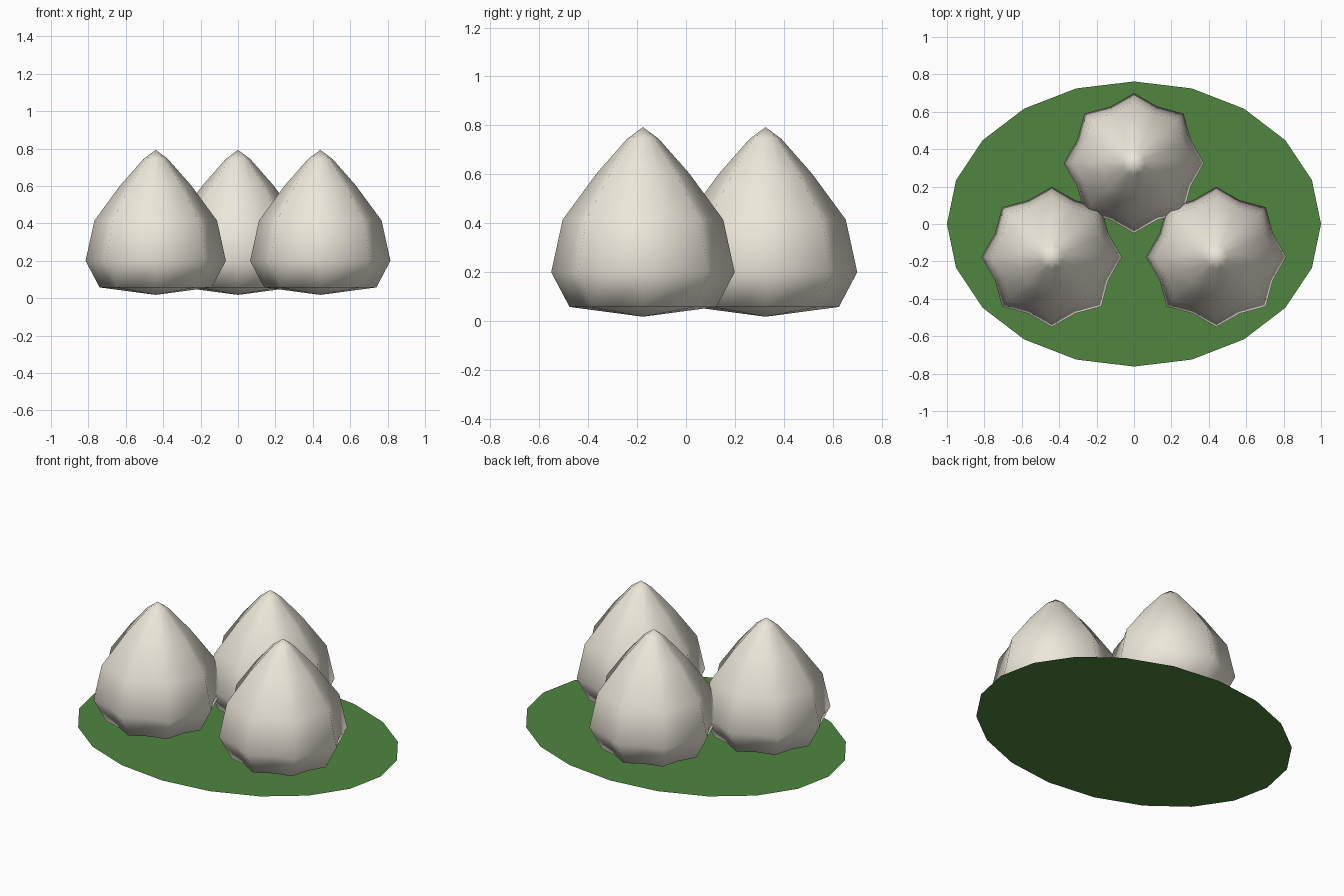
import bpy, bmesh, math

if "Cube" in bpy.data.objects:
    bpy.data.objects.remove(bpy.data.objects["Cube"])


def material(name, color):
    m = bpy.data.materials.new(name)
    m.diffuse_color = color
    m.use_nodes = True
    m.node_tree.nodes["Principled BSDF"].inputs["Base Color"].default_value = m.diffuse_color
    return m


def finish(name, bm, mat, smooth):
    bmesh.ops.recalc_face_normals(bm, faces=bm.faces)
    me = bpy.data.meshes.new(name)
    for f in bm.faces:
        f.smooth = smooth
    bm.to_mesh(me)
    bm.free()
    me.materials.append(mat)
    ob = bpy.data.objects.new(name, me)
    bpy.context.collection.objects.link(ob)
    return ob


cream = material("cream", (0.85, 0.80, 0.70, 1))
green = material("green", (0.08, 0.24, 0.05, 1))

# flat oval leaf pad
bm = bmesh.new()
bm.faces.new([bm.verts.new((math.cos(i * math.pi / 10),
                            0.762 * math.sin(i * math.pi / 10), 0))
              for i in range(20)])
pad = finish("leaf_pad", bm, green, False)
if pad.data.polygons[0].normal.z < 0:
    pad.data.flip_normals()

# ribbed bulb profile: radius, height
PROFILE = [(0.30, 0.058), (0.375, 0.20), (0.328, 0.415),
           (0.19, 0.603), (0.065, 0.745)]
BOTTOM, TOP = 0.018, 0.793
RIBS, VALLEY = 8, 0.875


def bulb(name, x, y):
    bm = bmesh.new()
    n = RIBS * 2
    rings = []
    for r, z in PROFILE:
        ring = []
        for i in range(n):
            a = i * 2 * math.pi / n
            k = r * (VALLEY if i % 2 else 1)
            ring.append(bm.verts.new((k * math.cos(a), k * math.sin(a), z)))
        rings.append(ring)
    low, high = bm.verts.new((0, 0, BOTTOM)), bm.verts.new((0, 0, TOP))
    for i in range(n):
        j = (i + 1) % n
        bm.faces.new((low, rings[0][j], rings[0][i]))
        bm.faces.new((rings[-1][i], rings[-1][j], high))
        for a, b in zip(rings, rings[1:]):
            bm.faces.new((a[i], a[j], b[j], b[i]))
    ob = finish(name, bm, cream, True)
    ob.location = (x, y, 0)


# three bulbs in a triangle
bulb("bulb_left", -0.44, -0.176)
bulb("bulb_right", 0.44, -0.176)
bulb("bulb_back", 0, 0.325)
